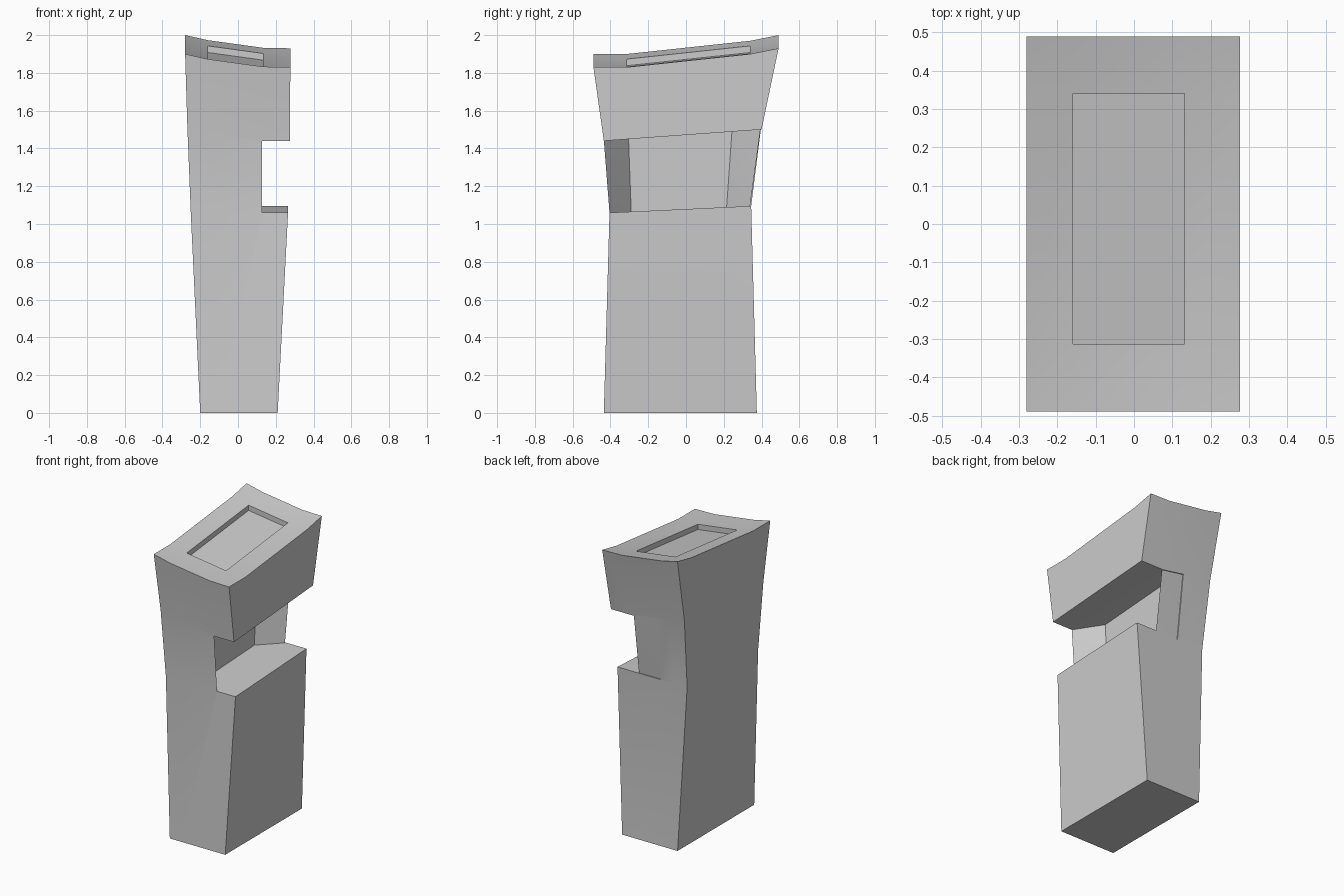
import bpy, bmesh

cube = bpy.data.objects.get("Cube")
if cube:
    bpy.data.objects.remove(cube)

grey = bpy.data.materials.new("plain_grey")
grey.use_nodes = True
colour = (0.6, 0.6, 0.6, 1)
grey.diffuse_color = colour
grey.node_tree.nodes["Principled BSDF"].inputs["Base Color"].default_value = colour


def make_object(name, bm):
    bmesh.ops.recalc_face_normals(bm, faces=bm.faces)
    mesh = bpy.data.meshes.new(name)
    bm.to_mesh(mesh)
    bm.free()
    obj = bpy.data.objects.new(name, mesh)
    bpy.context.collection.objects.link(obj)
    mesh.materials.append(grey)
    return obj


# Column fractions across width and depth, with the rise of the sloping top
COLS = [0, 0.216, 0.739, 1]
ROWS = [0, 0.18, 0.847, 1]
RISE_X = [0.07, 0.043, 0.003, 0]
RISE_Y = [0, 0, 0.07, 0.10]

# Levels: x min, x max, y min, y max, base height, share of x rise, share of y rise
LEVELS = [
    (-0.20, 0.21, -0.435, 0.375, 0, 0, 0),
    (-0.25, 0.265, -0.405, 0.345, 1.06, 0, 0.35),
    (-0.268, 0.275, -0.435, 0.40, 1.44, 1, 0.6),
    (-0.28, 0.277, -0.49, 0.49, 1.83, 1, 1),
]


def level_point(level, i, j):
    x0, x1, y0, y1, z, kx, ky = level
    return (x0 + (x1 - x0) * COLS[i], y0 + (y1 - y0) * ROWS[j],
            z + kx * RISE_X[i] + ky * RISE_Y[j])


# Flared pedestal body
bm = bmesh.new()
ring = ([(i, 0) for i in range(3)] + [(3, j) for j in range(3)]
        + [(i, 3) for i in (3, 2, 1)] + [(0, j) for j in (3, 2, 1)])
loops = [{c: bm.verts.new(level_point(lv, *c)) for c in ring} for lv in LEVELS]
for low, high in zip(loops, loops[1:]):
    for a, b in zip(ring, ring[1:] + ring[:1]):
        bm.faces.new((low[a], low[b], high[b], high[a]))
bm.faces.new([loops[0][c] for c in reversed(ring)])

# Gently curved top with a sunken screen panel
top = loops[-1]
for c in [(1, 1), (2, 1), (1, 2), (2, 2)]:
    top[c] = bm.verts.new(level_point(LEVELS[-1], *c))
cells = {}
for i in range(3):
    for j in range(3):
        cells[i, j] = bm.faces.new((top[i, j], top[i + 1, j], top[i + 1, j + 1], top[i, j + 1]))
screen = cells[1, 1]
bmesh.ops.inset_individual(bm, faces=[screen], thickness=0.018)
for v in screen.verts:
    v.co.z -= 0.035
body = make_object("pedestal_body", bm)

# Cutter for the side hollow: each point is x, lower y, upper y
OUTLINE = [
    (0.128, -0.6, -0.6), (0.4, -0.6, -0.6), (0.4, 0.6, 0.6), (0.13, 0.6, 0.6),
    (-0.055, 0.6, 0.6), (-0.055, 0.339, 0.394), (0.11, 0.339, 0.394),
    (-0.03, 0.215, 0.245), (-0.03, -0.29, -0.305), (0.128, -0.405, -0.435),
]
bm = bmesh.new()
low = [bm.verts.new((x, y, 1.06 + 0.047 * (y + 0.405))) for x, y, _ in OUTLINE]
high = [bm.verts.new((x, y, 1.44 + 0.072 * (y + 0.435) + (0.028 if x < 0 else 0)))
        for x, _, y in OUTLINE]
n = len(OUTLINE)
for k in range(n):
    m = (k + 1) % n
    bm.faces.new((low[k], low[m], high[m], high[k]))
bm.faces.new(low[::-1])
bm.faces.new(high)
bmesh.ops.triangulate(bm, faces=bm.faces[:])
cutter = make_object("hollow_cutter", bm)
cutter.hide_render = True

# Cut the hollow, then smooth the soft bends
cut = body.modifiers.new("side_hollow", 'BOOLEAN')
cut.operation = 'DIFFERENCE'
cut.solver = 'EXACT'
cut.object = cutter
bpy.ops.object.select_all(action='DESELECT')
body.select_set(True)
bpy.context.view_layer.objects.active = body
bpy.ops.object.modifier_apply(modifier=cut.name)
bpy.data.objects.remove(cutter)
bpy.ops.object.shade_smooth_by_angle(angle=0.5)
